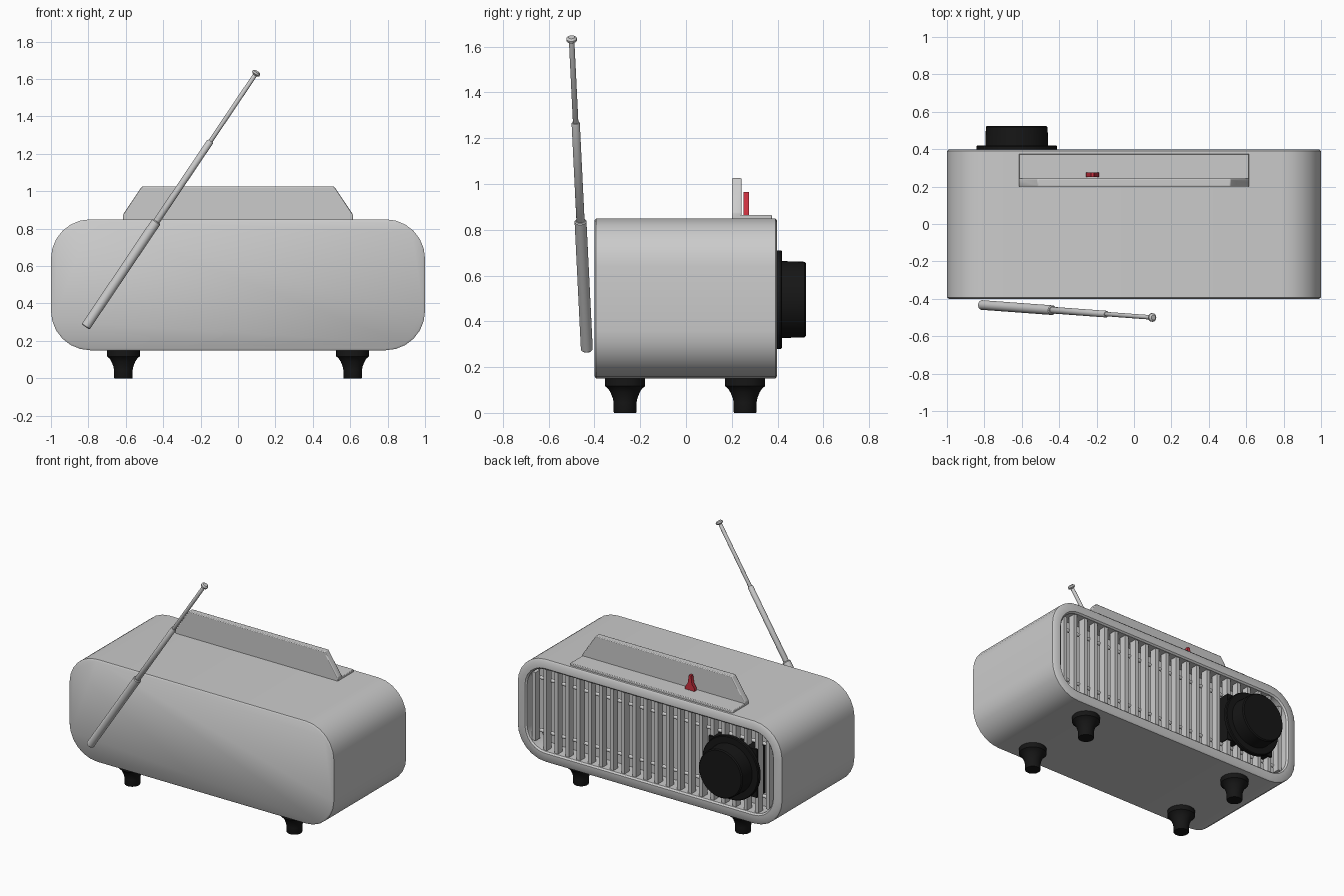
import bpy, bmesh, math
from mathutils import Vector

if "Cube" in bpy.data.objects:
    bpy.data.objects.remove(bpy.data.objects["Cube"])


def material(name, color):
    m = bpy.data.materials.new(name)
    m.diffuse_color = color
    m.use_nodes = True
    m.node_tree.nodes["Principled BSDF"].inputs["Base Color"].default_value = m.diffuse_color
    return m


BLACK = material("black", (0.008, 0.008, 0.008, 1))
RED = material("red", (0.6, 0.03, 0.05, 1))


def finish(name, bm, mat=None, angle=35, bevel=0):
    bmesh.ops.recalc_face_normals(bm, faces=bm.faces)
    me = bpy.data.meshes.new(name)
    bm.to_mesh(me)
    bm.free()
    ob = bpy.data.objects.new(name, me)
    bpy.context.collection.objects.link(ob)
    if mat:
        me.materials.append(mat)
    if bevel:
        b = ob.modifiers.new("bevel", "BEVEL")
        b.width, b.segments, b.limit_method = bevel, 2, 'ANGLE'
    bpy.ops.object.select_all(action='DESELECT')
    bpy.context.view_layer.objects.active = ob
    ob.select_set(True)
    bpy.ops.object.shade_smooth_by_angle(angle=math.radians(angle))
    return ob


def loft(bm, rings):
    loops = [[bm.verts.new(p) for p in r] for r in rings]
    n = len(loops[0])
    for a, b in zip(loops, loops[1:]):
        for i in range(n):
            j = (i + 1) % n
            bm.faces.new((a[i], a[j], b[j], b[i]))
    bm.faces.new(loops[0])
    bm.faces.new(loops[-1])


def revolve(bm, profile, start, direction, n=32):
    # profile: (radius, distance along the axis)
    d = Vector(direction).normalized()
    u = d.orthogonal().normalized()
    v = d.cross(u)
    loft(bm, [[Vector(start) + d * h + r * (u * math.cos(t) + v * math.sin(t))
               for t in (2 * math.pi * i / n for i in range(n))] for r, h in profile])


def box(bm, lo, hi):
    loft(bm, [[(lo[0], lo[1], z), (hi[0], lo[1], z), (hi[0], hi[1], z), (lo[0], hi[1], z)]
              for z in (lo[2], hi[2])])


HW, HH, R, CZ = 1.0, 0.35, 0.21, 0.5


def rounded_rect(inset, y, seg=6):
    r = R - inset
    return [(sx * (HW - R) + r * math.cos(a), y, CZ + sz * (HH - R) + r * math.sin(a))
            for q, (sx, sz) in enumerate([(1, 1), (-1, 1), (-1, -1), (1, -1)])
            for a in (math.pi / 2 * (q + k / seg) for k in range(seg + 1))]


# Casing with recessed back opening
bm = bmesh.new()
loft(bm, [rounded_rect(i, y) for i, y in [(0.01, -0.4), (0, -0.392), (0, 0.39), (0.01, 0.398),
                                          (0.06, 0.398), (0.07, 0.388), (0.07, 0.27)]])
finish("casing", bm, angle=40)

# Grille slats, trimmed to the rounded opening
INSET, COUNT = 0.068, 22
bm = bmesh.new()
for k in range(COUNT):
    x = -0.885 + 1.77 * k / (COUNT - 1)
    over = max(0, abs(x) + 0.012 - (HW - R))
    h = HH - R + math.sqrt((R - INSET) ** 2 - over ** 2)
    box(bm, (x - 0.013, 0.33, CZ - h), (x + 0.013, 0.38, CZ + h))
finish("grille_slats", bm)

# Horizontal rods behind the slats
bm = bmesh.new()
for z in (0.32, 0.68):
    revolve(bm, [(0.012, 0), (0.012, 1.84)], (-0.92, 0.325, z), (1, 0, 0), 12)
finish("grille_rods", bm)

# Dial with flange, and its housing
bm = bmesh.new()
revolve(bm, [(0.21, 0), (0.215, 0.005), (0.215, 0.025), (0.21, 0.03), (0.168, 0.03),
             (0.165, 0.128), (0.158, 0.135)], (-0.627, 0.39, 0.495), (0, 1, 0), 48)
finish("dial", bm, BLACK)
bm = bmesh.new()
box(bm, (-0.81, 0.30, 0.33), (-0.445, 0.392, 0.66))
finish("dial_housing", bm, BLACK)

# Handle: base plate and upright fin as one bent sheet
bm = bmesh.new()
loft(bm, [[(-0.615, y, 0.845), (0.615, y, 0.845), (0.615, y, 0.875), (0.515, y, 1.025),
           (-0.515, y, 1.025), (-0.615, y, 0.875)] for y in (0.2, 0.243)])
finish("handle_fin", bm, bevel=0.005)
bm = bmesh.new()
box(bm, (-0.615, 0.22, 0.845), (0.615, 0.375, 0.865))
finish("handle_base", bm, bevel=0.004)

# Red pointer
bm = bmesh.new()
half = [(0.036, 0.863), (0.034, 0.885), (0.016, 0.91), (0.008, 0.965)]
outline = half + [(-x, z) for x, z in reversed(half)]
loft(bm, [[(-0.222 + x, y, z) for x, z in outline] for y in (0.252, 0.276)])
finish("pointer", bm, RED)

# Telescopic antenna
base, tip = Vector((-0.815, -0.433, 0.275)), Vector((0.1, -0.5, 1.635))
axis = tip - base
L = axis.length
bm = bmesh.new()
for r, a, b in [(0.026, 0, 0.415), (0.018, 0.40, 0.73), (0.012, 0.72, 0.99)]:
    revolve(bm, [(r * 0.85, a * L), (r, a * L + 0.005), (r, b * L - 0.005), (r * 0.85, b * L)],
            base, axis, 20)
revolve(bm, [(0.012, L - 0.018), (0.023, L - 0.01), (0.023, L), (0.014, L + 0.008)], base, axis, 20)
finish("antenna", bm)

# Feet
for sx, side in ((-1, "left"), (1, "right")):
    for sy, end in ((-1, "front"), (1, "back")):
        bm = bmesh.new()
        revolve(bm, [(0.048, 0), (0.05, 0.004), (0.05, 0.045), (0.054, 0.065), (0.064, 0.09),
                     (0.075, 0.107), (0.088, 0.117), (0.088, 0.155)],
                (sx * 0.613, sy * 0.262 - 0.004, 0), (0, 0, 1))
        finish(f"{end}_{side}_foot", bm, BLACK)
